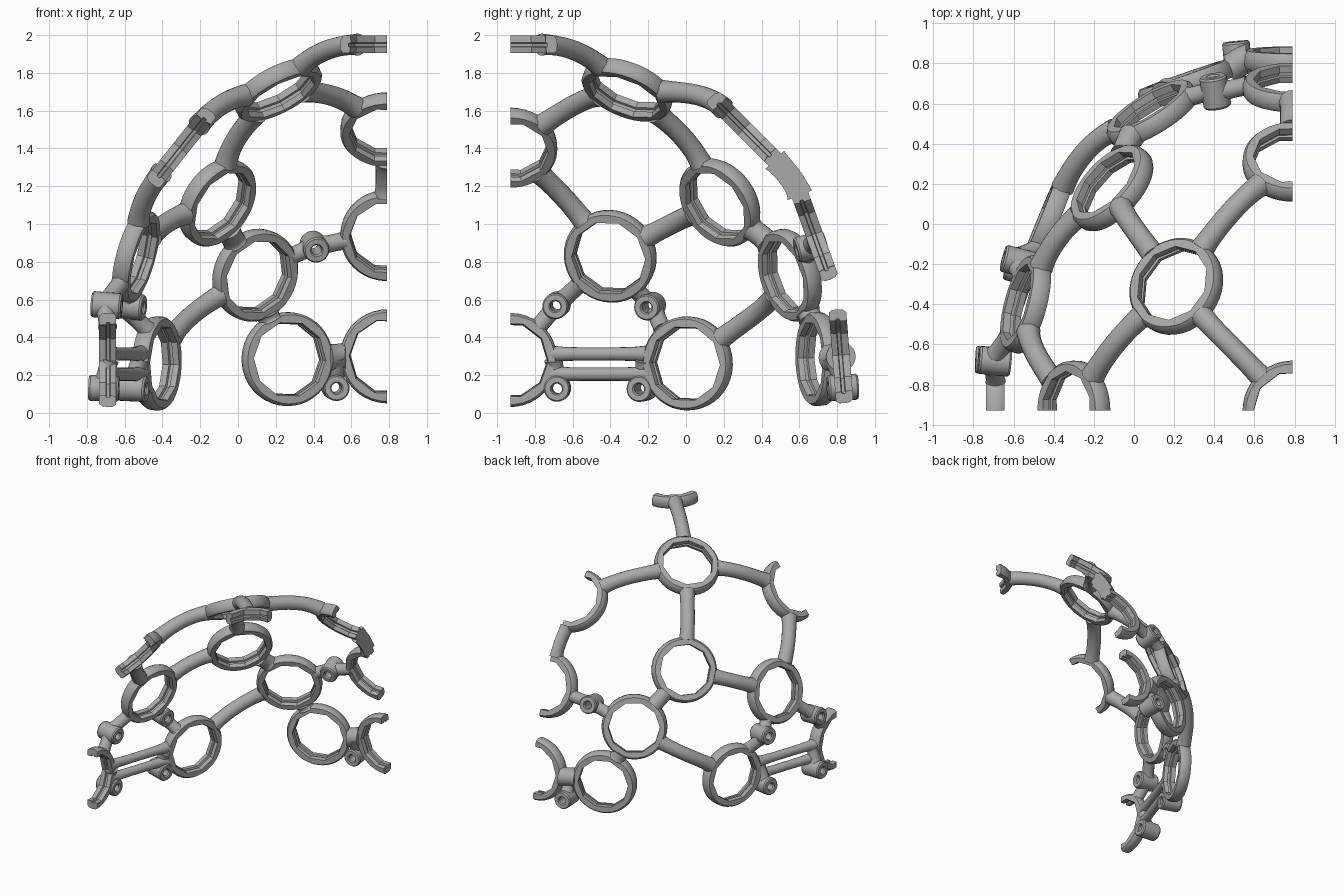
import bpy, bmesh
from math import pi, cos, sin
from mathutils import Vector as V

cube = bpy.data.objects.get("Cube")
if cube:
    bpy.data.objects.remove(cube, do_unlink=True)

grey = bpy.data.materials.new("plain grey")
grey.use_nodes = True
colour = (0.4, 0.4, 0.4, 1)
grey.diffuse_color = colour
grey.node_tree.nodes["Principled BSDF"].inputs["Base Color"].default_value = colour

CUT_X, CUT_Y = 0.79, -0.93


def finish(name, bm):
    """Trim at the two section planes, cap, and link as a smooth object."""
    for normal in (V((1, 0, 0)), V((0, -1, 0))):
        bmesh.ops.bisect_plane(bm, geom=bm.verts[:] + bm.edges[:] + bm.faces[:],
                               dist=1e-5, plane_co=(CUT_X, CUT_Y, 0),
                               plane_no=normal, clear_outer=True)
        rim = [e for e in bm.edges if e.is_boundary]
        if rim:
            bmesh.ops.holes_fill(bm, edges=rim, sides=0)
    bmesh.ops.recalc_face_normals(bm, faces=bm.faces[:])
    mesh = bpy.data.meshes.new(name)
    bm.to_mesh(mesh)
    bm.free()
    mesh.materials.append(grey)
    obj = bpy.data.objects.new(name, mesh)
    bpy.context.collection.objects.link(obj)
    bpy.ops.object.select_all(action='DESELECT')
    obj.select_set(True)
    bpy.context.view_layer.objects.active = obj
    bpy.ops.object.shade_smooth_by_angle(angle=0.6)


def bridge(bm, loops, closed):
    n = len(loops[0])
    pairs = list(zip(loops, loops[1:])) + ([(loops[-1], loops[0])] if closed else [])
    for a, b in pairs:
        for i in range(n):
            j = (i + 1) % n
            bm.faces.new((a[i], a[j], b[j], b[i]))


def lathe(name, centre, axis, profile, segs):
    """Spin a closed profile of (radius, height, faceted) about an axis."""
    bm = bmesh.new()
    q = V(axis).to_track_quat('Z', 'Y')
    loops = []
    for r, h, faceted in profile:
        loop = []
        for i in range(segs):
            t = 2 * pi * i / segs
            k = cos(pi / 10) / cos(t % (pi / 5) - pi / 10) if faceted else 1
            t += 0.03
            loop.append(bm.verts.new(V(centre) + q @ V((r * k * cos(t), r * k * sin(t), h))))
        loops.append(loop)
    bridge(bm, loops, True)
    finish(name, bm)


def tube(name, points, radius, flare=1.0, sides=20):
    """Round bar through points, thicker at its ends by the flare factor."""
    bm = bmesh.new()
    loops = []
    last = len(points) - 1
    for i, p in enumerate(points):
        d = points[min(i + 1, last)] - points[max(i - 1, 0)]
        q = d.to_track_quat('Z', 'Y')
        r = radius * (1 + (flare - 1) * abs(2 * i / last - 1) ** 4)
        loops.append([bm.verts.new(p + q @ V((r * cos(2 * pi * s / sides),
                                              r * sin(2 * pi * s / sides), 0)))
                      for s in range(sides)])
    bridge(bm, loops, False)
    bm.faces.new(loops[0])
    bm.faces.new(loops[-1])
    finish(name, bm)


# Rings: centre and outward axis
rings = {
    "front_low": ((0.26, 0.70, 0.285), (-0.33, 0.94, 0.03)),
    "front_mid": ((0.09, 0.55, 0.73), (-0.50, 0.82, 0.25)),
    "corner_high": ((-0.11, 0.18, 1.115), (-0.66, 0.60, 0.44)),
    "upper": ((0.21, -0.31, 1.71), (-0.44, 0.34, 0.83)),
    "side_low": ((-0.43, 0.01, 0.262), (-0.92, 0.38, 0.03)),
    "side_mid": ((-0.54, -0.40, 0.83), (-0.93, 0.25, 0.26)),
    "end_high": ((0.79, 0.31, 1.50), (0, 0.71, 0.71)),
    "end_mid": ((0.79, 0.68, 0.94), (0, 0.94, 0.34)),
    "end_low": ((0.79, 0.82, 0.30), (0, 1, 0.08)),
    "crown": ((0.79, -0.93, 1.95), (0, 0, 1)),
    "edge_high": ((-0.30, -0.93, 1.405), (-0.78, 0, 0.62)),
    "edge_low": ((-0.69, -0.93, 0.28), (-1, 0, 0)),
}
ring_profile = [
    (0.236, -0.045, False), (0.248, -0.028, False), (0.249, 0, False),
    (0.246, 0.028, False), (0.232, 0.047, False),
    (0.196, 0.047, True), (0.194, 0.010, True), (0.208, 0.006, True),
    (0.208, -0.010, True), (0.196, -0.014, True), (0.202, -0.045, True)]
for ring, (centre, axis) in rings.items():
    lathe(ring + "_ring", centre, axis, ring_profile, 40)


def rim_point(ring, target):
    """Point in the ring body facing a target, with its outgoing direction."""
    c, n = V(rings[ring][0]), V(rings[ring][1]).normalized()
    d = V(target) - c
    d = (d - n * d.dot(n)).normalized()
    return c + d * 0.226, d


# Curved struts between rings
struts = [
    ("front_mid", "side_low", 0.052), ("corner_high", "upper", 0.054),
    ("corner_high", "side_mid", 0.054), ("front_mid", "corner_high", 0.06),
    ("front_mid", "front_low", 0.06), ("upper", "end_high", 0.054),
    ("upper", "crown", 0.052), ("upper", "edge_high", 0.054),
    ("side_mid", "edge_high", 0.054), ("end_high", "end_mid", 0.062),
    ("front_low", "end_low", 0.07),
]
for a, b, radius in struts:
    p, dp = rim_point(a, rings[b][0])
    q, dq = rim_point(b, rings[a][0])
    reach = (q - p).length / 3
    path = []
    for i in range(13):
        t = i / 12
        u = 1 - t
        path.append(p * u ** 3 + (p + dp * reach) * 3 * u * u * t
                    + (q + dq * reach) * 3 * u * t * t + q * t ** 3)
    tube(a + "_to_" + b + "_strut", path, radius, 1.12)

# Screw bosses: centre, axis and what their arms reach
boss_profile = [
    (0.062, -0.08, False), (0.069, -0.07, False), (0.069, 0.07, False),
    (0.062, 0.08, False), (0.034, 0.08, False), (0.027, 0.07, False),
    (0.027, -0.07, False), (0.034, -0.08, False)]
bosses = {
    "front_mid": ((0.405, 0.66, 0.88), (-0.15, 0.95, 0.25), ("front_mid", "end_mid")),
    "front_low": ((0.515, 0.83, 0.135), (-0.1, 1, 0.05), ((0.52, 0.77, 0.30),)),
    "side_back": ((-0.575, -0.19, 0.565), (-0.95, 0.25, 0.1), ("side_mid", "side_low")),
    "side_edge": ((-0.695, -0.685, 0.57), (-1, 0.1, 0.08), ("side_mid", "edge_low")),
    "low_back": ((-0.56, -0.23, 0.13), (-0.95, 0.25, 0.05), ((-0.52, -0.22, 0.28),)),
    "low_edge": ((-0.71, -0.68, 0.13), (-1, 0.05, 0.03), ((-0.68, -0.70, 0.28),)),
}
for boss, (centre, axis, ends) in bosses.items():
    lathe(boss + "_boss", centre, axis, boss_profile, 24)
    c = V(centre)
    for k, end in enumerate(ends):
        stop = rim_point(end, c)[0] if isinstance(end, str) else V(end)
        # stop each arm inside the boss wall so the hole stays open
        n = V(axis).normalized()
        d = stop - c
        start = c + (d - n * d.dot(n)).normalized() * 0.045
        path = [start.lerp(stop, i / 6) for i in range(7)]
        tube(f"{boss}_boss_arm_{k + 1}", path, 0.046, 1.1, 16)

# Twin bars with a slot between them
for label, z in (("upper", 0.312), ("lower", 0.205)):
    a, b = V((-0.69, -0.72, z)), V((-0.515, -0.20, z))
    tube(label + "_slot_bar", [a.lerp(b, i / 8) for i in range(9)], 0.035, 1.3, 16)
